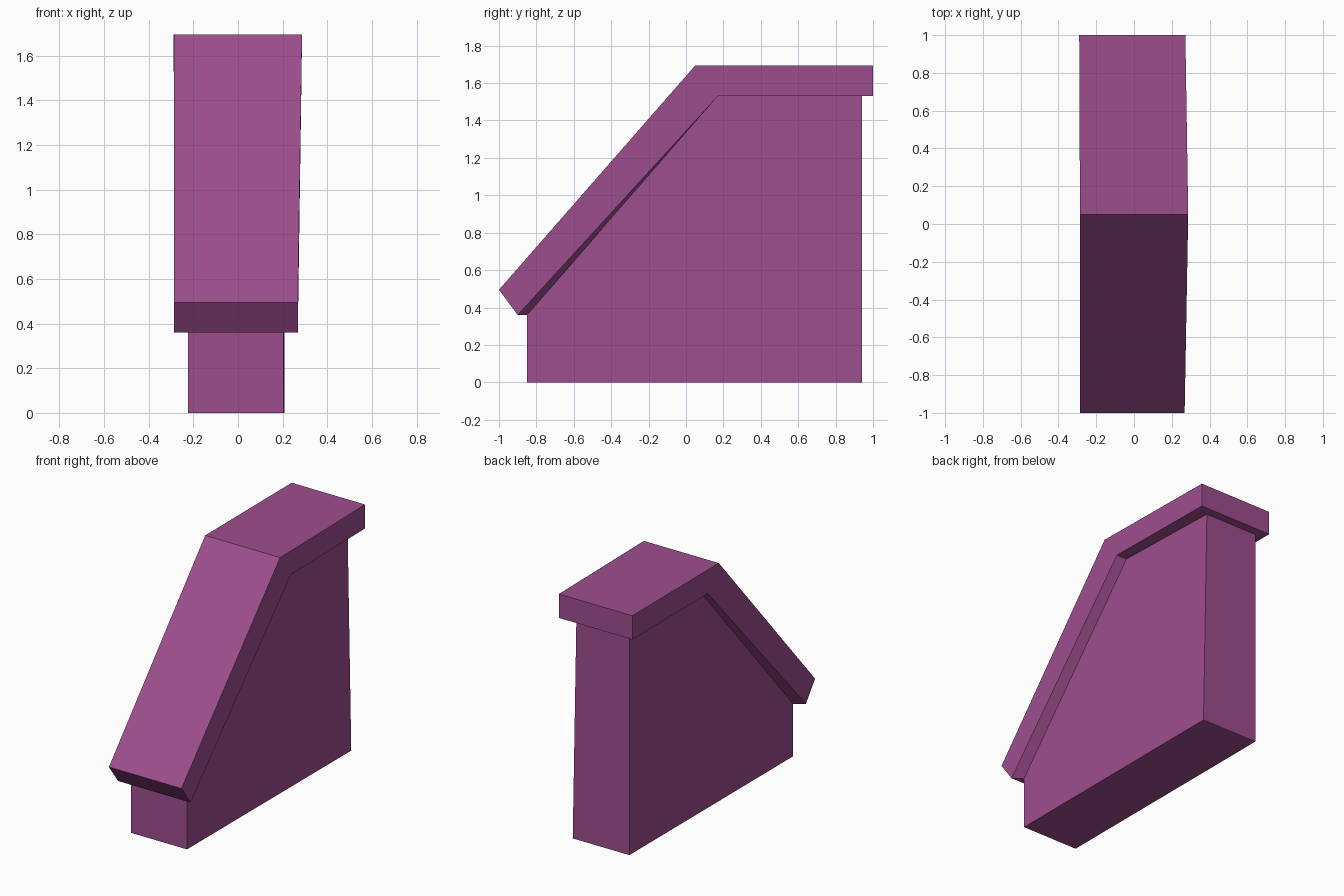
import bpy
import bmesh

cube = bpy.data.objects.get("Cube")
if cube:
    bpy.data.objects.remove(cube, do_unlink=True)

purple = bpy.data.materials.new("purple")
purple.use_nodes = True
colour = (0.34, 0.076, 0.27, 1)
purple.diffuse_color = colour
purple.node_tree.nodes["Principled BSDF"].inputs["Base Color"].default_value = colour


def finish(bm, name):
    bmesh.ops.recalc_face_normals(bm, faces=bm.faces)
    mesh = bpy.data.meshes.new(name)
    bm.to_mesh(mesh)
    bm.free()
    mesh.materials.append(purple)
    bpy.context.collection.objects.link(bpy.data.objects.new(name, mesh))


def sides(bm, profile):
    """Right and left vertex rows from (y, z, right x, left x) points."""
    right = [bm.verts.new((a, y, z)) for y, z, a, b in profile]
    left = [bm.verts.new((b, y, z)) for y, z, a, b in profile]
    return right, left


def solid(bm, right, left):
    """Close two matching outlines into a solid."""
    bm.faces.new(right)
    bm.faces.new(left)
    for i in range(len(right)):
        bm.faces.new((right[i - 1], right[i], left[i], left[i - 1]))


# Wall with a sloping front, slightly tapered on its left side
wall = [(-0.85, 0, -0.225, 0.205), (0.94, 0, -0.225, 0.208),
        (0.94, 1.53, -0.225, 0.18), (0.17, 1.53, -0.225, 0.205),
        (-0.85, 0.36, -0.225, 0.205)]
bm = bmesh.new()
solid(bm, *sides(bm, wall))
finish(bm, "wall")

# Thick coping over the slope and the flat top; its underside meets the wall
coping = [(-0.90, 0.36, -0.287, 0.268), (-1, 0.495, -0.287, 0.268),
          (0.05, 1.695, -0.286, 0.287), (1, 1.695, -0.29, 0.272),
          (1, 1.53, -0.29, 0.272), (0.17, 1.53, -0.286, 0.285)]
bm = bmesh.new()
right, left = sides(bm, coping)
inner_right, inner_left = sides(bm, wall[2:])
for row in (right, left):
    bm.faces.new(row)
for i in range(4):
    bm.faces.new((right[i], right[i + 1], left[i + 1], left[i]))
# Rim beneath the coping
for row, inner in ((right, inner_right), (left, inner_left)):
    bm.faces.new((row[4], row[5], inner[1], inner[0]))
    bm.faces.new((row[5], row[0], inner[2], inner[1]))
bm.faces.new((right[4], left[4], inner_left[0], inner_right[0]))
bm.faces.new((right[0], left[0], inner_left[2], inner_right[2]))
# Seat on the wall
for i in range(2):
    bm.faces.new((inner_right[i], inner_right[i + 1], inner_left[i + 1], inner_left[i]))
finish(bm, "coping")
